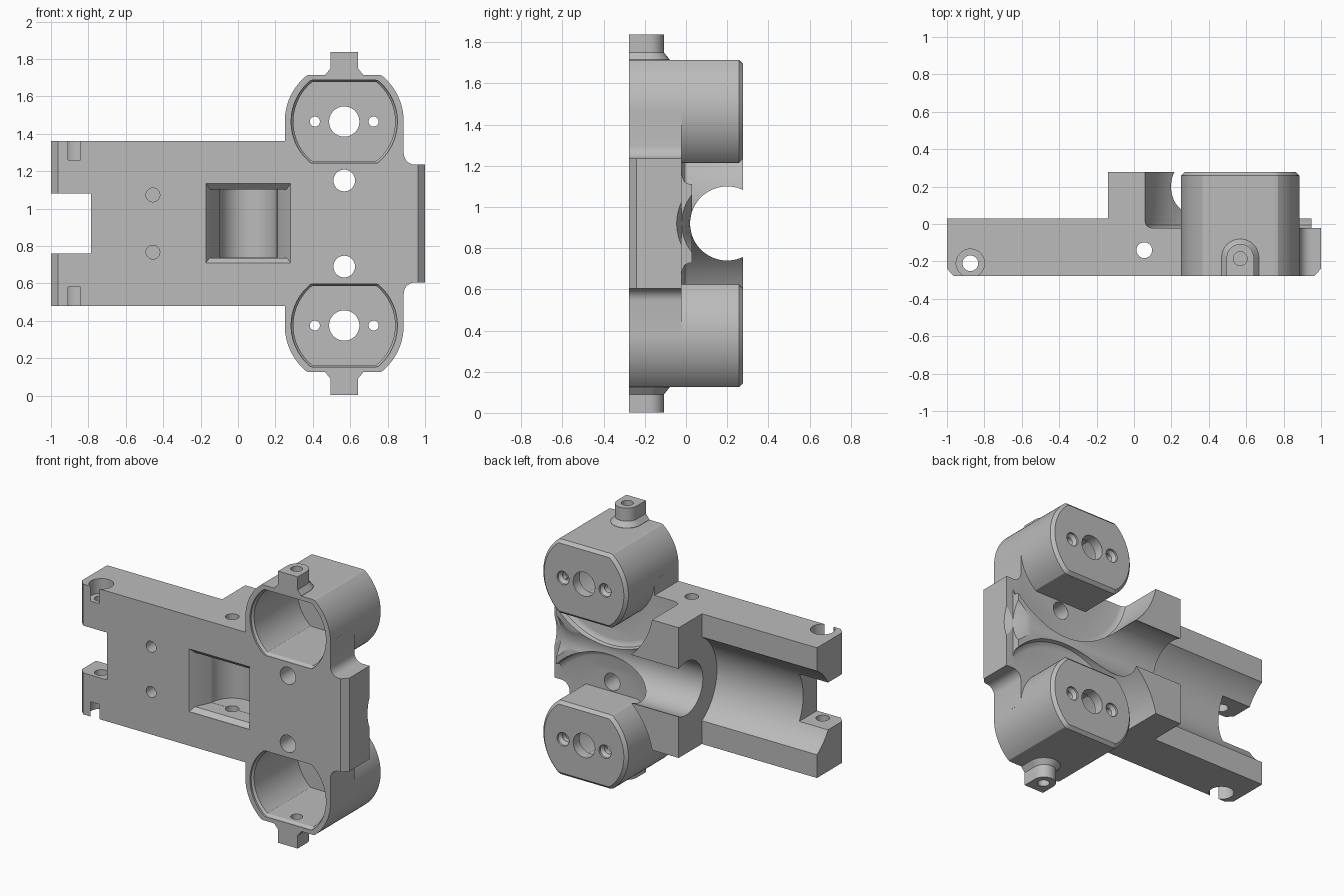
import bpy, bmesh, math
from mathutils import Vector

if "Cube" in bpy.data.objects:
    bpy.data.objects.remove(bpy.data.objects["Cube"], do_unlink=True)

MID = 0.92          # height of the mirror plane
FRONT, BACK = -0.278, 0.278
MX, MZ = 0.568, 0.545   # motor axis: x, and distance from the mirror plane

grey = bpy.data.materials.new("plain_grey")
grey.use_nodes = True
grey.diffuse_color = (0.5, 0.5, 0.5, 1)
grey.node_tree.nodes["Principled BSDF"].inputs["Base Color"].default_value = (0.5, 0.5, 0.5, 1)


def loft(name, rings):
    """Closed solid through rings with equal point counts."""
    bm = bmesh.new()
    loops = [[bm.verts.new(p) for p in ring] for ring in rings]
    n = len(loops[0])
    for a, b in zip(loops, loops[1:]):
        for i in range(n):
            j = (i + 1) % n
            bm.faces.new((a[i], a[j], b[j], b[i]))
    bm.faces.new(loops[0])
    bm.faces.new(loops[-1])
    bmesh.ops.recalc_face_normals(bm, faces=bm.faces)
    mesh = bpy.data.meshes.new(name)
    bm.to_mesh(mesh)
    bm.free()
    mesh.materials.append(grey)
    ob = bpy.data.objects.new(name, mesh)
    bpy.context.collection.objects.link(ob)
    return ob


def place(axis, t, a, b):
    return {"x": (t, a, b), "y": (a, t, b), "z": (a, b, t)}[axis]


def turned(name, axis, centre, sections, n=48, flat=9.0):
    """Turned solid; sections are (position, radius[, flat half height])."""
    rings = []
    for sec in sections:
        t, r = sec[:2]
        f = sec[2] if len(sec) > 2 else flat
        ring = []
        for i in range(n):
            ang = 2 * math.pi * (i + 0.5) / n
            a, b = r * math.cos(ang), r * math.sin(ang)
            if abs(b) > f:      # slide onto the flat, keeping points spread out
                edge = math.sqrt(r * r - f * f)
                top = math.sqrt(r * r - b * b)
                a, b = math.copysign(min(top, edge), a), math.copysign(f, b)
            ring.append(place(axis, t, centre[0] + a, centre[1] + b))
        rings.append(ring)
    return loft(name, rings)


def rect(y, x0, x1, z0, z1):
    return [(x0, y, z0), (x1, y, z0), (x1, y, z1), (x0, y, z1)]


def box(name, x0, x1, y0, y1, z0, z1):
    return loft(name, [rect(y0, x0, x1, z0, z1), rect(y1, x0, x1, z0, z1)])


helpers = []


def combine(target, operation, *parts):
    for part in parts:
        mod = target.modifiers.new(part.name, "BOOLEAN")
        mod.operation, mod.solver, mod.object = operation, "EXACT", part
        part.hide_render = True
        helpers.append(part)


# Base plate outline, mirrored about the middle, with small concave corners
half = [(-0.785, 0.16), (-1, 0.16), (-1, 0.44), (0.25, 0.44), (0.25, MZ), (0.886, MZ)]
for i in range(7):
    a = math.pi + i * math.pi / 12
    half.append((0.946 + 0.06 * math.cos(a), 0.375 + 0.06 * math.sin(a)))
half.append((1, 0.315))
outline = half + [(x, -d) for x, d in reversed(half)]
body = loft("bracket_body", [[(x, y, MID + d) for x, d in outline] for y in (FRONT, 0.03)])

# Clamp block behind the plate
combine(body, "UNION", box("clamp_block", -0.14, 0.4, -0.1, BACK, MID - 0.44, MID + 0.44))

# Round clearances around both motors
for s, side in ((1, "upper"), (-1, "lower")):
    combine(body, "DIFFERENCE", turned(
        side + "_clearance", "y", (MX, MID + s * MZ),
        [(-0.022, 0.48), (-0.017, 0.5), (-0.005, 0.515), (0.015, 0.52), (0.5, 0.52)], 96))

# Long bore with flared end, wide trough over the arms, lowered end ledge
combine(
    body, "DIFFERENCE",
    turned("barrel_bore", "x", (0.2, MID),
           [(-0.5, 0.18), (0.84, 0.18), (0.88, 0.187), (1.02, 0.255), (1.1, 0.255)], 96),
    turned("wide_trough", "x", (0.2, MID), [(-1.2, 0.33), (-0.14, 0.33)], 96),
    box("end_ledge", 0.95, 1.2, -0.022, 0.3, 0.3, 1.6))

# Chamfers on the two front end edges
for s, side in ((-1, "arm"), (1, "tail")):
    tri = [(s * 0.962, FRONT - 0.001), (s * 1.01, FRONT - 0.001), (s * 1.01, -0.23), (s * 1.001, -0.239)]
    combine(body, "DIFFERENCE", loft(side + "_chamfer", [[(x, y, z) for x, y in tri] for z in (0.2, 1.7)]))

# Motor housings with mounting lugs
for s, side in ((1, "upper"), (-1, "lower")):
    zc = MID + s * MZ
    housing = turned(side + "_housing", "y", (MX, zc),
                     [(FRONT, 0.318, 0.25), (0.258, 0.318, 0.25), (BACK, 0.298, 0.23)], 96)
    rings = []
    for h, r in ((0.22, 0.1), (0.252, 0.1), (0.285, 0.073), (0.373, 0.073)):
        ring = [(MX + r, FRONT)]
        ring += [(MX + r * math.cos(i * math.pi / 16), -0.18 + r * math.sin(i * math.pi / 16))
                 for i in range(17)]
        ring.append((MX - r, FRONT))
        rings.append([(x, y, zc + s * h) for x, y in ring])
    combine(body, "UNION", housing, loft(side + "_lug", rings))

    # Motor cavity, shaft hole, screw holes and lug hole
    combine(
        body, "DIFFERENCE",
        turned(side + "_cavity", "y", (MX, zc),
               [(-0.3, 0.284, 0.222), (-0.265, 0.284, 0.222), (-0.25, 0.272, 0.212), (0.21, 0.272, 0.212)], 96),
        turned(side + "_shaft_hole", "y", (MX, zc), [(0.1, 0.081), (0.4, 0.081)]),
        turned(side + "_lug_hole", "z", (MX, -0.185),
               sorted([(zc + s * 0.19, 0.037), (zc + s * 0.5, 0.037)]), 24))
    for d in (-0.157, 0.157):
        combine(body, "DIFFERENCE", turned(
            side + "_screw_hole", "y", (MX + d, zc),
            [(0.1, 0.027), (0.245, 0.027), (0.265, 0.045), (0.4, 0.045)], 24))

    # Through hole, blind hole and arm counterbore on each side
    combine(
        body, "DIFFERENCE",
        turned(side + "_plate_hole", "y", (MX, MID + s * 0.23), [(-0.5, 0.058), (0.5, 0.058)]),
        turned(side + "_blind_hole", "y", (-0.455, MID + s * 0.153), [(-0.5, 0.037), (-0.16, 0.037)], 32),
        turned(side + "_counterbore", "z", (-0.875, -0.21),
               [(MID + s * 0.34, 0.076), (MID + s * 0.6, 0.076)]))

# Vertical pin holes
combine(
    body, "DIFFERENCE",
    turned("arm_pin_hole", "z", (-0.875, -0.21), [(0.3, 0.042), (1.6, 0.042)], 32),
    turned("pocket_pin_hole", "z", (0.055, -0.14), [(0.3, 0.042), (1.6, 0.042)], 32))

# Front pocket: chamfered, tapering window ending in a half-round cavity
combine(
    body, "DIFFERENCE",
    loft("pocket_window", [rect(-0.3, -0.172, 0.282, 0.71, 1.134),
                           rect(-0.276, -0.172, 0.282, 0.71, 1.134),
                           rect(-0.245, -0.15, 0.26, 0.737, 1.103),
                           rect(-0.14, -0.1, 0.21, 0.737, 1.103)]),
    turned("pocket_round", "z", (0.055, -0.142), [(0.738, 0.154), (1.102, 0.154)], 64))

# Bake the booleans, drop the helpers, shade smooth with sharp edges
bpy.context.view_layer.update()
graph = bpy.context.evaluated_depsgraph_get()
baked = bpy.data.meshes.new_from_object(body.evaluated_get(graph))
body.modifiers.clear()
body.data = baked
baked.materials.clear()
baked.materials.append(grey)
for ob in helpers:
    bpy.data.objects.remove(ob, do_unlink=True)
bpy.ops.object.select_all(action="DESELECT")
body.select_set(True)
bpy.context.view_layer.objects.active = body
bpy.ops.object.shade_smooth_by_angle(angle=math.radians(25))
